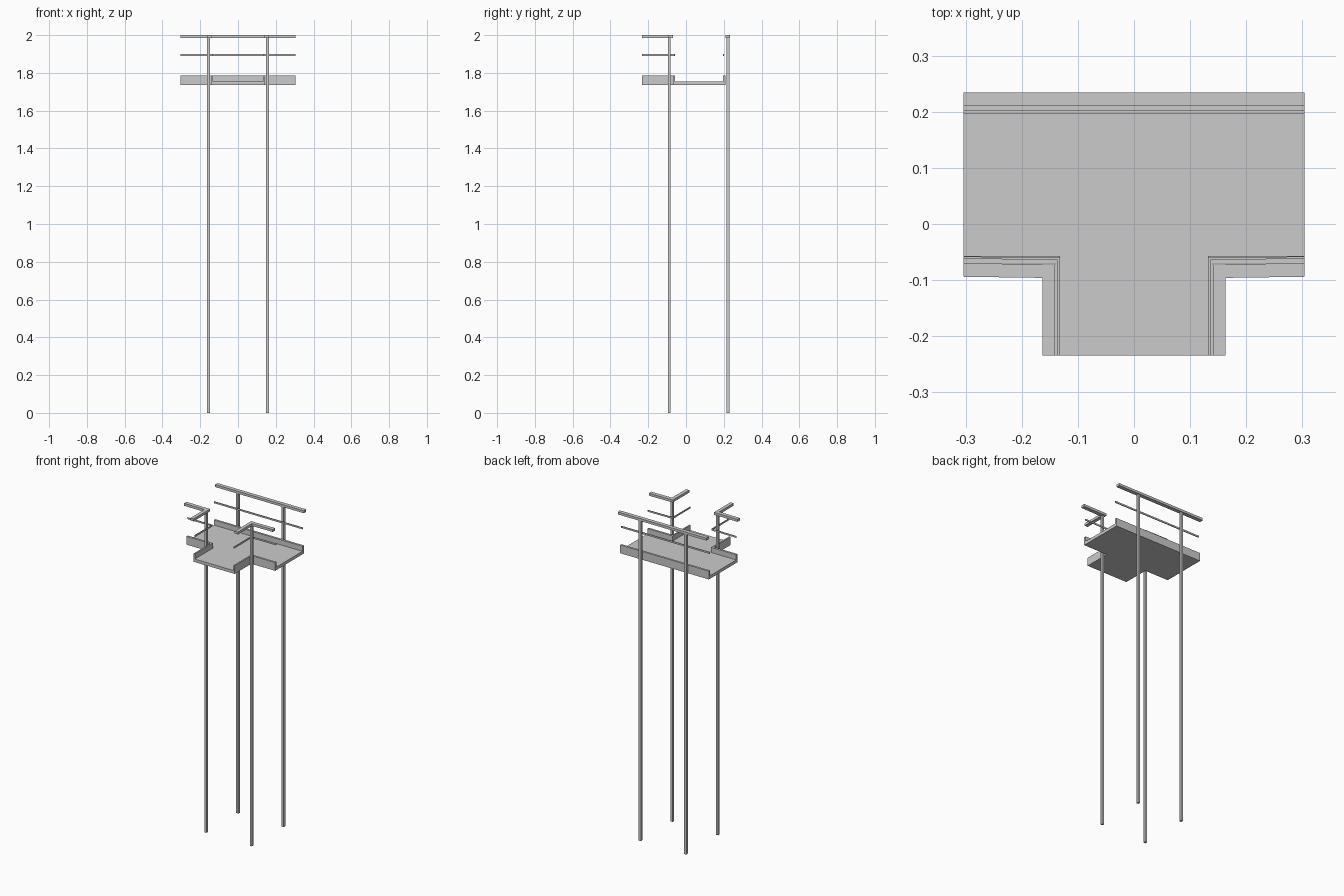
import bpy, bmesh

if "Cube" in bpy.data.objects:
    bpy.data.objects.remove(bpy.data.objects["Cube"])

END_X, FRONT_Y = 0.304, -0.234      # open ends of the walkway
CX, CY, BACK_Y = 0.141, -0.07, 0.21  # inner corner and back edge of the deck


def prism(name, outline, z0, z1, mirror=False):
    """Extrude a flat outline from z0 to z1, optionally mirrored in x."""
    mesh = bpy.data.meshes.new(name)
    bm = bmesh.new()
    face = bm.faces.new([bm.verts.new((x, y, z0)) for x, y in outline])
    ext = bmesh.ops.extrude_face_region(bm, geom=[face])
    verts = [v for v in ext["geom"] if isinstance(v, bmesh.types.BMVert)]
    bmesh.ops.translate(bm, verts=verts, vec=(0, 0, z1 - z0))
    bmesh.ops.recalc_face_normals(bm, faces=bm.faces)
    bm.to_mesh(mesh)
    bm.free()
    obj = bpy.data.objects.new(name, mesh)
    bpy.context.collection.objects.link(obj)
    if mirror:
        mod = obj.modifiers.new("mirror", "MIRROR")
        mod.use_axis = (True, False, False)
    return obj


def rect(x0, x1, y0, y1):
    return [(x0, y0), (x1, y0), (x1, y1), (x0, y1)]


def corner_strip(name, a, b, z0, z1, skew=0.0):
    """L-shaped strip following the deck's inner corner; a, b are (x, y) insets."""
    ax, ay, bx, by = CX - a[0], CY + a[1], CX - b[0], CY + b[1]
    outline = [(END_X, ay), (ax, ay - skew), (ax, FRONT_Y),
               (bx, FRONT_Y), (bx, by - skew), (END_X, by)]
    prism(name, outline, z0, z1, mirror=True)


# T-shaped deck
prism("deck", [(-END_X, BACK_Y), (-END_X, CY), (-CX, CY), (-CX, FRONT_Y),
               (CX, FRONT_Y), (CX, CY), (END_X, CY), (END_X, BACK_Y)], 1.735, 1.754)

# Toe boards
prism("back_toe_board", rect(-END_X, END_X, 0.197, BACK_Y), 1.735, 1.786)
corner_strip("corner_toe_board", (0, 0), (0.009, 0.013), 1.735, 1.786)

# Middle rails
prism("back_middle_rail", rect(-END_X, END_X, 0.197, 0.202), 1.89, 1.90)
corner_strip("corner_middle_rail", (0.005, 0.008), (0.009, 0.012), 1.89, 1.90, 0.002)

# Top handrails
prism("back_handrail", rect(-END_X, END_X, BACK_Y, 0.234), 1.985, 2.0)
corner_strip("corner_handrail", (-0.022, -0.024), (0, 0), 1.985, 2.0, 0.002)

# Square posts from the ground to the handrails
prism("front_post", rect(0.149, 0.163, -0.096, -0.082), 0, 1.99, mirror=True)
prism("back_post", rect(0.149, 0.163, 0.215, 0.230), 0, 1.99, mirror=True)
